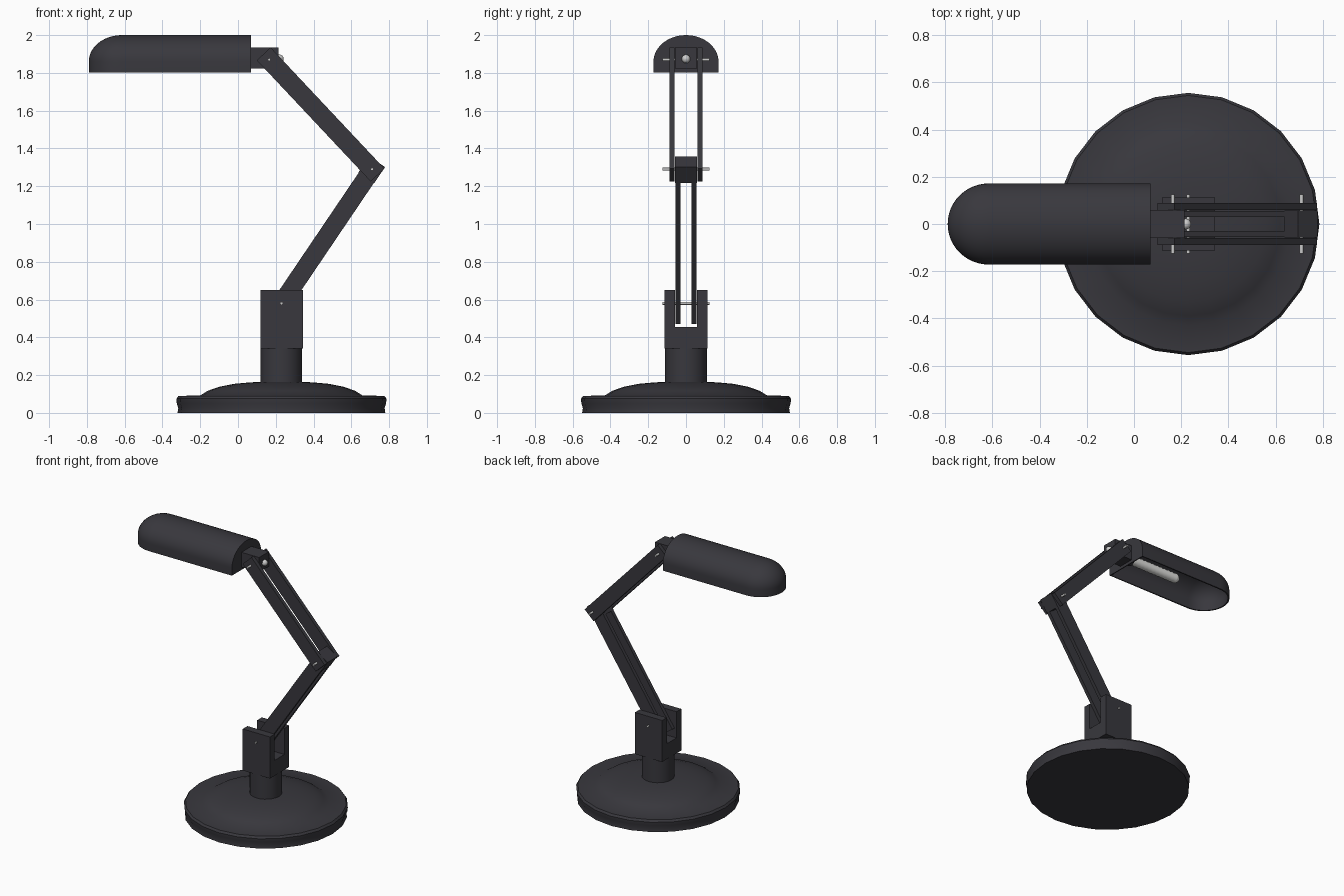
import bpy, bmesh, math
from mathutils import Vector

if "Cube" in bpy.data.objects:
    bpy.data.objects.remove(bpy.data.objects["Cube"])


def material(name, rgb):
    m = bpy.data.materials.new(name)
    m.diffuse_color = (*rgb, 1)
    m.use_nodes = True
    m.node_tree.nodes["Principled BSDF"].inputs["Base Color"].default_value = m.diffuse_color
    return m


DARK = material("charcoal", (0.040, 0.039, 0.047))
SILVER = material("silver", (0.60, 0.60, 0.60))
WHITE = material("bulb white", (0.75, 0.75, 0.73))


def finish(name, bm, mat, thickness=0):
    me = bpy.data.meshes.new(name)
    bm.to_mesh(me)
    bm.free()
    ob = bpy.data.objects.new(name, me)
    bpy.context.collection.objects.link(ob)
    me.materials.append(mat)
    bpy.ops.object.select_all(action='DESELECT')
    ob.select_set(True)
    bpy.context.view_layer.objects.active = ob
    if thickness:
        mod = ob.modifiers.new("shell", 'SOLIDIFY')
        mod.thickness = thickness
        mod.offset = -1
        bpy.ops.object.modifier_apply(modifier=mod.name)
    bpy.ops.object.shade_smooth_by_angle(angle=math.radians(35))
    return ob


def lathe(name, profile, origin, axis, mat, n=24):
    """Turn (radius, height) points around an axis; both ends are capped."""
    bm = bmesh.new()
    rot = Vector((0, 0, 1)).rotation_difference(Vector(axis)).to_matrix()
    rings = []
    for r, h in profile:
        rings.append([bm.verts.new(Vector(origin) + rot @ Vector((
            r * math.cos(math.tau * i / n), r * math.sin(math.tau * i / n), h)))
            for i in range(n)])
    for a, b in zip(rings, rings[1:]):
        for i in range(n):
            bm.faces.new((a[i], a[(i + 1) % n], b[(i + 1) % n], b[i]))
    bm.faces.new(rings[0][::-1])
    bm.faces.new(rings[-1])
    bmesh.ops.recalc_face_normals(bm, faces=bm.faces)
    return finish(name, bm, mat)


def prism(name, points, shift, mat):
    """Extrude a closed outline along a vector."""
    bm = bmesh.new()
    f = bm.faces.new([bm.verts.new(p) for p in points])
    ext = bmesh.ops.extrude_face_region(bm, geom=[f])["geom"]
    bmesh.ops.translate(bm, vec=shift, verts=[v for v in ext if isinstance(v, bmesh.types.BMVert)])
    bmesh.ops.recalc_face_normals(bm, faces=bm.faces)
    return finish(name, bm, mat)


def bar(name, a, b, ext_a, ext_b, width, y0, y1):
    """Flat bar in the xz plane from a to b, extended past both pivots."""
    a, b = Vector((a[0], 0, a[1])), Vector((b[0], 0, b[1]))
    d = (b - a).normalized()
    s = Vector((-d.z, 0, d.x)) * width / 2
    a, b = a - d * ext_a, b + d * ext_b
    y = Vector((0, y0, 0))
    return prism(name, [a + s + y, b + s + y, b - s + y, a - s + y], (0, y1 - y0, 0), DARK)


def pin(name, p):
    lathe(name, [(0.008, -0.125), (0.008, 0.125)], (p[0], 0, p[1]), (0, 1, 0), SILVER, 12)


FOOT, ELBOW, WRIST = (0.23, 0.58), (0.71, 1.29), (0.165, 1.87)

# Round base with domed top, and column
lathe("base", [(0.55, 0), (0.546, 0.025), (0.554, 0.05), (0.556, 0.075), (0.545, 0.09),
               (0.43, 0.092), (0.39, 0.117), (0.33, 0.138), (0.25, 0.154), (0.16, 0.162),
               (0.08, 0.164)], (0.23, 0, 0), (0, 0, 1), DARK)
lathe("column", [(0.11, 0.15), (0.11, 0.345)], (0.23, 0, 0), (0, 0, 1), DARK)

# U-shaped fork
fork = [(-0.113, 0.34), (0.113, 0.34), (0.113, 0.65), (0.057, 0.65),
        (0.057, 0.455), (-0.057, 0.455), (-0.057, 0.65), (-0.113, 0.65)]
prism("fork", [(0.118, y, z) for y, z in fork], (0.225, 0, 0), DARK)

# Paired arm bars
for side, s in (("front", -1), ("back", 1)):
    bar("lower_arm_" + side, FOOT, ELBOW, 0.1, 0.045, 0.097, s * 0.030, s * 0.056)
    bar("upper_arm_" + side, ELBOW, WRIST, 0.042, 0.042, 0.1, s * 0.060, s * 0.088)

# Elbow block, aligned with the lower arm
d = (Vector(ELBOW) - Vector(FOOT)).normalized()
bar("elbow_block", Vector(ELBOW) - d * 0.055, ELBOW, 0, 0.048, 0.101, -0.057, 0.057)

# Head block
bar("head_block", (0.065, 1.879), (0.215, 1.879), 0, 0, 0.11, -0.059, 0.059)

# Pivot pins and the round knob
for n, p in (("fork_pin", FOOT), ("elbow_pin", ELBOW), ("head_pin", WRIST)):
    pin(n, p)
ball = [(0.023 * math.sin(math.pi * (i + 0.05) / 8.1), -0.023 * math.cos(math.pi * (i + 0.05) / 8.1))
        for i in range(9)]
lathe("knob", ball, (0.219, 0, 1.874), (1, 0, 0), SILVER, 16)

# Hollow shade: arched sections that close to a rounded end
bm = bmesh.new()
N, RY, RZ, Z = 24, 0.172, 0.14, 1.86
sections = [(0.07, 1)] + [(-0.615 - 0.175 * math.sin(t), math.cos(t))
                          for t in (math.pi / 2 * i / 12 for i in range(13))]
rows = []
for x, k in sections:
    pts = [(RY * k, 1.803)]
    pts += [(RY * k * math.cos(math.pi * j / N), Z + RZ * k * math.sin(math.pi * j / N))
            for j in range(N + 1)]
    pts += [(-RY * k, 1.803)]
    rows.append([bm.verts.new((x, y, z)) for y, z in pts])
for a, b in zip(rows, rows[1:]):
    for j in range(len(a) - 1):
        bm.faces.new((a[j], a[j + 1], b[j + 1], b[j]))
bm.faces.new(rows[0])
bmesh.ops.remove_doubles(bm, verts=bm.verts, dist=0.0005)
bmesh.ops.recalc_face_normals(bm, faces=bm.faces)
bm.normal_update()
if max(bm.faces, key=lambda f: f.calc_center_median().z).normal.z < 0:
    bmesh.ops.reverse_faces(bm, faces=bm.faces)
finish("shade", bm, DARK, 0.01)

# Ribbed bulb tube and its socket
ribs = [(0.035 if i % 2 else 0.031, 0.4 * i / 24) for i in range(25)]
lathe("bulb", ribs + [(0.02, 0.415)], (0.03, 0, 1.865), (-1, 0, 0), WHITE, 16)
lathe("socket", [(0.045, 0), (0.045, 0.04)], (0.065, 0, 1.865), (-1, 0, 0), DARK, 16)
